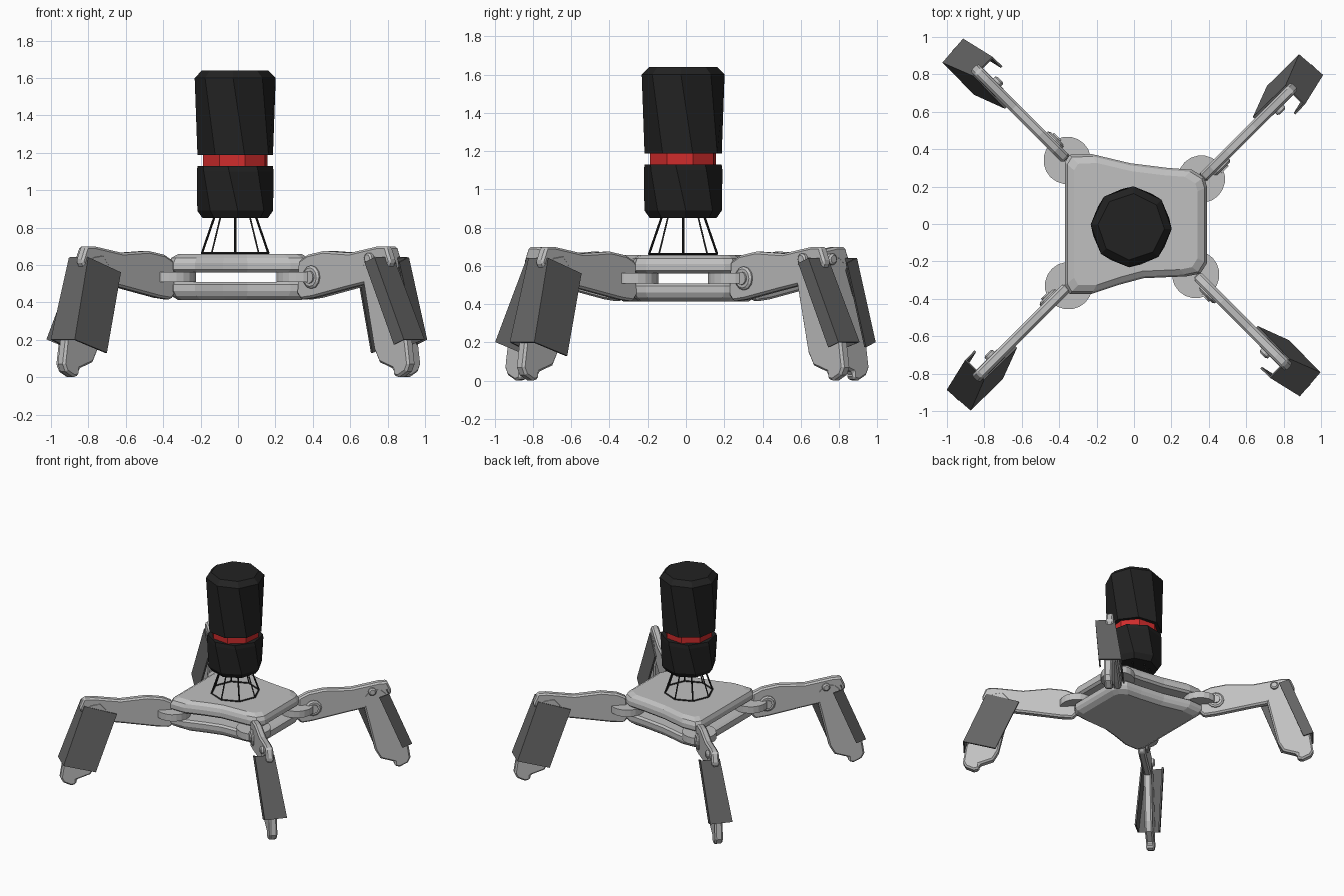
import bpy, bmesh, math
from mathutils import Vector, Matrix

if "Cube" in bpy.data.objects:
    bpy.data.objects.remove(bpy.data.objects["Cube"])


def material(name, rgb):
    m = bpy.data.materials.new(name)
    m.diffuse_color = (*rgb, 1)
    m.use_nodes = True
    m.node_tree.nodes["Principled BSDF"].inputs["Base Color"].default_value = m.diffuse_color
    return m


GREY = material("light grey shell", (0.53, 0.53, 0.53))
DARK = material("dark grey cover", (0.13, 0.13, 0.13))
BLACK = material("black", (0.016, 0.016, 0.016))
RED = material("red band", (0.62, 0.025, 0.025))


def finish(name, bm, mat, matrix=None, bevel=0):
    me = bpy.data.meshes.new(name)
    bm.to_mesh(me)
    bm.free()
    me.materials.append(mat)
    ob = bpy.data.objects.new(name, me)
    bpy.context.collection.objects.link(ob)
    if matrix:
        ob.matrix_world = matrix
    if bevel:
        b = ob.modifiers.new("bevel", 'BEVEL')
        b.width, b.segments, b.limit_method = bevel, 1, 'ANGLE'
        b.angle_limit = math.radians(50)
    return ob


def loft(name, solids, mat, matrix=None, bevel=0):
    """Each solid is a list of rings with equal point counts, capped at both ends."""
    bm = bmesh.new()
    for rings in solids:
        vs = [[bm.verts.new(p) for p in ring] for ring in rings]
        n = len(vs[0])
        for a, b in zip(vs, vs[1:]):
            for i in range(n):
                j = (i + 1) % n
                bm.faces.new((a[i], a[j], b[j], b[i]))
        bm.faces.new(vs[0][::-1])
        bm.faces.new(vs[-1])
    bmesh.ops.recalc_face_normals(bm, faces=bm.faces)
    return finish(name, bm, mat, matrix, bevel)


def circle(r, z, n, turn=0, cx=0, cy=0):
    return [(cx + r * math.cos(turn + i * math.tau / n),
             cy + r * math.sin(turn + i * math.tau / n), z) for i in range(n)]


def plate(profile, half):
    """Upright plate from an (r, z) profile."""
    return [[(r, t, z) for r, z in profile] for t in (-half, half)]


def hub(r, z, steps, n=12):
    """Stepped pin with its axis across the leg; steps are (radius, t)."""
    return [[(r + x, t, z + y) for x, y, _ in circle(rad, 0, n)] for rad, t in steps]


def rod(p, q, r=0.006):
    p, q = Vector(p), Vector(q)
    rot = (q - p).to_track_quat('Z', 'Y')
    return [[e + rot @ Vector(c) for c in circle(r, 0, 4)] for e in (p, q)]


# Body: two chamfered plates with an open gap between
outline = [(-.37, -.33), (-.345, -.375), (-.23, -.375), (-.08, -.325), (.05, -.29),
           (.28, -.28), (.355, -.265), (.39, -.21), (.39, .2), (.375, .25), (.31, .29),
           (.18, .30), (-.02, .325), (-.23, .375), (-.345, .37), (-.37, .33)]


def body_ring(s, z):
    return [(.01 + (x - .01) * s, y * s, z) for x, y in outline]


loft("upper_body_plate", [[body_ring(*k) for k in
     ((.95, .56), (1, .575), (1, .61), (.965, .638), (.87, .658))]], GREY)
loft("lower_body_plate", [[body_ring(*k) for k in
     ((.87, .413), (.965, .435), (1, .46), (1, .495), (.95, .508))]], GREY)

# Legs: one shape placed at four hips, local x points outward
thigh = [(0, .45), (.03, .415), (.12, .425), (.38, .475), (.52, .50), (.68, .57), (.71, .62),
         (.675, .70), (.61, .70), (.40, .665), (.20, .675), (.08, .655), (.01, .62)]
shin = [(.50, .60), (.50, .52), (.585, .15), (.625, .08), (.73, .045), (.73, .01), (.77, 0),
        (.83, .03), (.85, .07), (.83, .20), (.665, .62), (.63, .65), (.55, .66)]
cover_top = [(.60, -.105, .615), (.67, -.105, .64), (.67, .032, .64), (.43, .034, .56)]
cover_low = [(.78, -.063, .175), (.85, -.063, .20), (.838, .098, .20), (.60, .098, .13)]

for name, x, y, deg in (("back_right", .36, .24, 45), ("back_left", -.357, .34, 135),
                        ("front_left", -.35, -.33, 225), ("front_right", .33, -.27, 315)):
    m = Matrix.Translation((x, y, 0)) @ Matrix.Rotation(math.radians(deg), 4, 'Z')
    loft(name + "_hip_disc", [[circle(.127, .508, 20), circle(.127, .562, 20)]], GREY, m)
    loft(name + "_thigh", [plate(thigh, .028)], GREY, m, .012)
    loft(name + "_shin", [plate(shin, .030)], GREY, m, .012)
    loft(name + "_joint_pins", [
        hub(.12, .535, ((.062, 0), (.062, -.036), (.05, -.045), (.034, -.045), (.034, -.055))),
        hub(.56, .635, ((.03, 0), (.03, -.044), (.02, -.052)))], GREY, m)
    # Folded shin cover: narrow lip, outer face, wide side panel
    bm = bmesh.new()
    a, b = ([bm.verts.new(p) for p in row] for row in (cover_top, cover_low))
    for i in range(3):
        bm.faces.new((a[i], b[i], b[i + 1], a[i + 1]))
    ob = finish(name + "_shin_cover", bm, DARK, m)
    s = ob.modifiers.new("thickness", 'SOLIDIFY')
    s.thickness, s.offset = .012, 0

# Cage of thin rods carrying the canister
C = -.015
low, high = circle(.178, .662, 8, 0, C, C), circle(.11, .86, 8, 0, C, C)
rods = [rod(p, q) for p, q in zip(low, high)]
for ring in (low, high):
    rods += [rod(ring[i - 1], ring[i]) for i in range(8)]
loft("support_cage", rods, BLACK)


# Canister: twisted eight-sided drums with a red band between
def drum(name, rings, mat):
    loft(name, [[circle(r, z, 8, math.radians(a - 90), C, C) for r, z, a in rings]], mat)


drum("lower_canister", ((.175, .85, 5), (.203, .89, 4), (.208, 1.10, -9), (.205, 1.13, -11)), BLACK)
drum("red_band", ((.18, 1.12, 17), (.18, 1.20, 17)), RED)
drum("upper_canister", ((.208, 1.187, 14), (.217, 1.60, -3), (.178, 1.64, -4)), BLACK)
